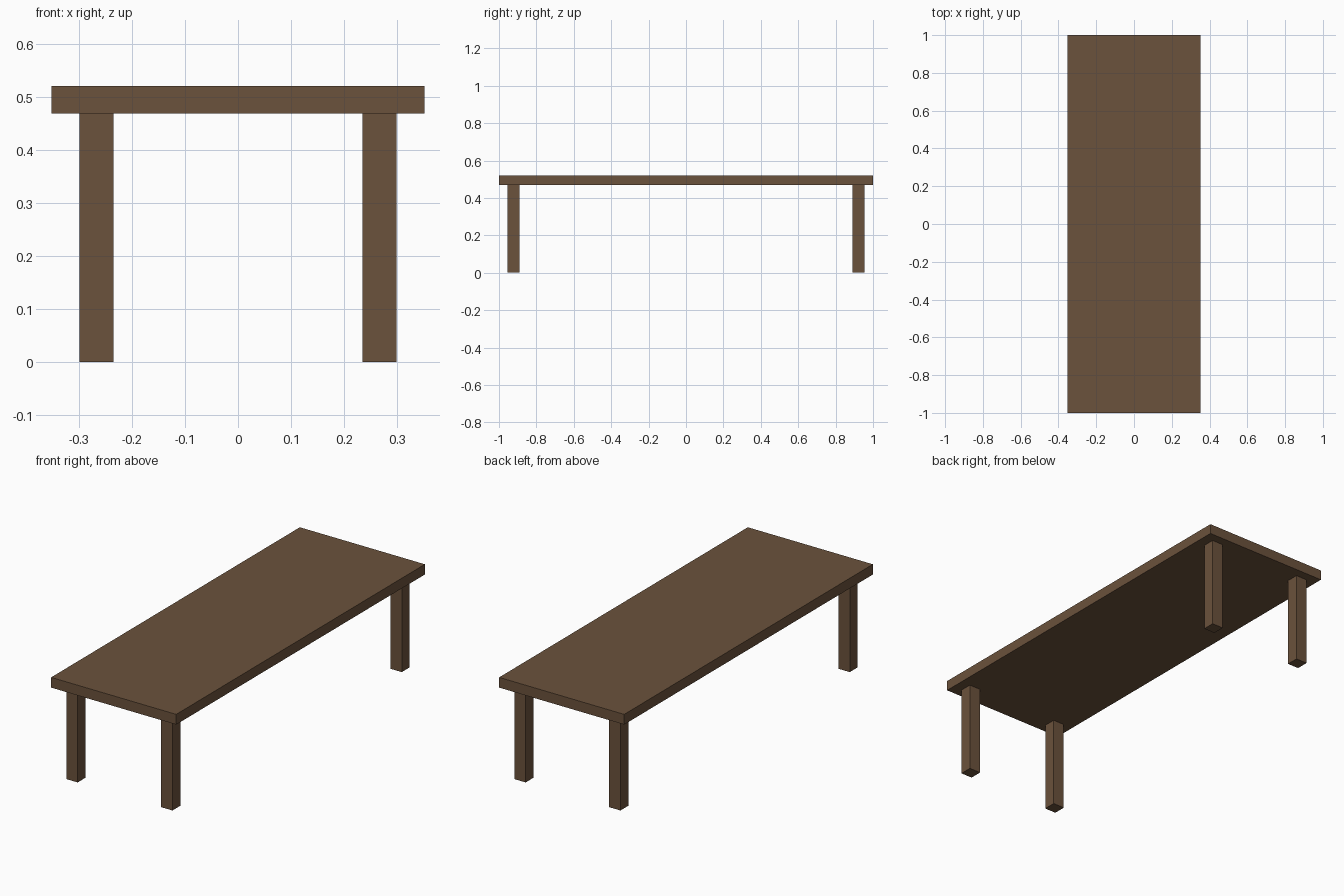
import bpy

if "Cube" in bpy.data.objects:
    bpy.data.objects.remove(bpy.data.objects["Cube"])

wood = bpy.data.materials.new("brown_wood")
wood.diffuse_color = (0.147, 0.084, 0.045, 1)
wood.use_nodes = True
wood.node_tree.nodes["Principled BSDF"].inputs["Base Color"].default_value = wood.diffuse_color


def box(name, center, size):
    bpy.ops.mesh.primitive_cube_add(size=1, location=center)
    obj = bpy.context.object
    obj.name = name
    obj.scale = size
    bpy.ops.object.transform_apply(location=False, rotation=False, scale=True)
    obj.data.materials.append(wood)
    return obj


HEIGHT, THICK = 0.521, 0.052
LEG_H = HEIGHT - THICK

# Table top slab
box("table_top", (0, 0, HEIGHT - THICK / 2), (0.704, 2.0, THICK))

# Four square legs, inset from the corners
for y_name, y in (("front", -0.922), ("back", 0.922)):
    for x_name, x in (("left", -0.267), ("right", 0.267)):
        box(f"{y_name}_{x_name}_leg", (x, y, LEG_H / 2), (0.064, 0.064, LEG_H))
